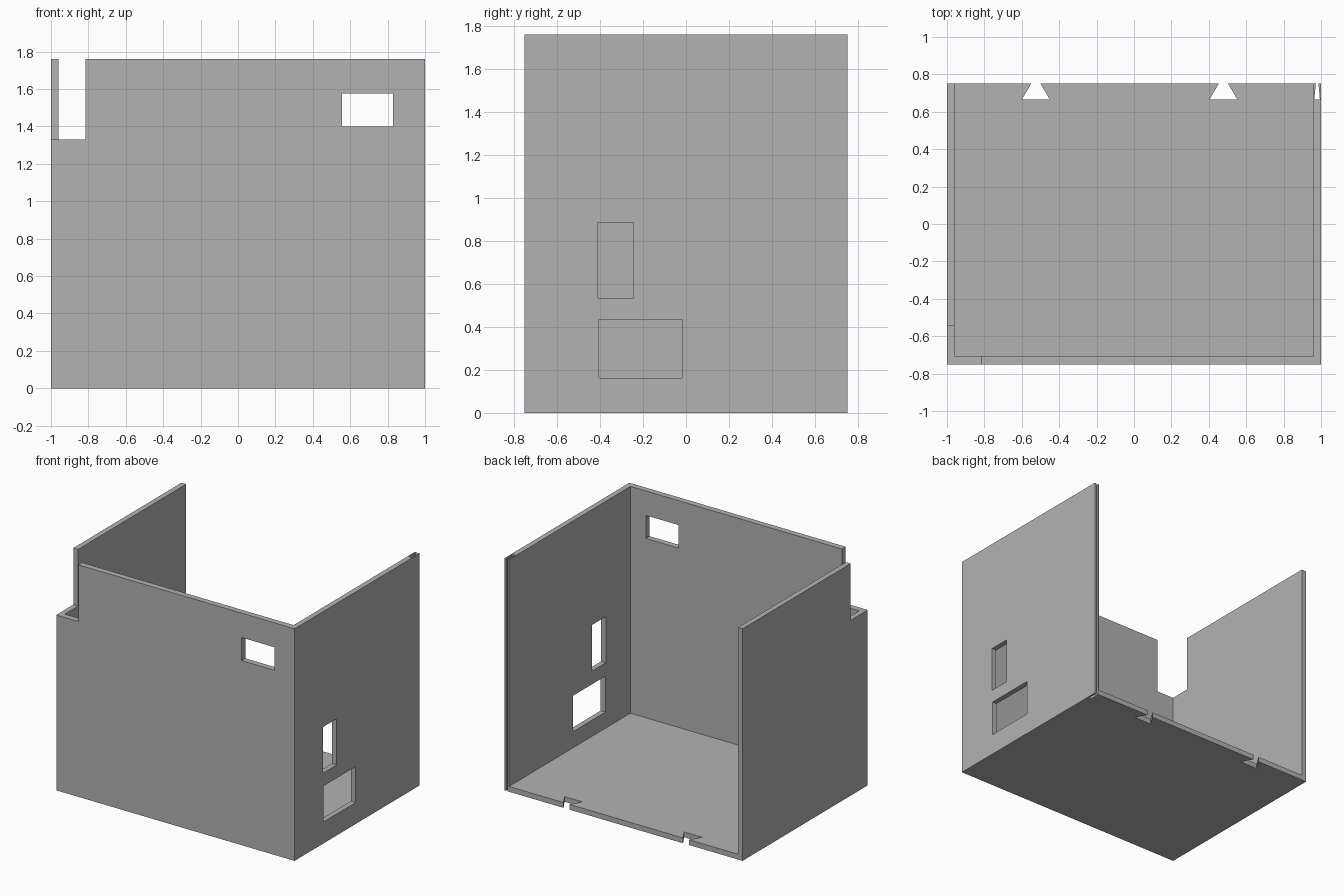
import bpy, bmesh

cube = bpy.data.objects.get("Cube")
if cube:
    bpy.data.objects.remove(cube, do_unlink=True)

W, D, H = 1.0, 0.75, 1.76      # half width, half depth, height
SIDE, FRONT, FLOOR = 0.04, 0.045, 0.04
OVER = 0.1                     # cutter overshoot

grey = bpy.data.materials.new("plain grey")
grey.use_nodes = True
colour = (0.448, 0.448, 0.448, 1)
grey.diffuse_color = colour
grey.node_tree.nodes["Principled BSDF"].inputs["Base Color"].default_value = colour


def prism(name, outline, z0, z1):
    """Extrude a plan outline from z0 to z1."""
    bm = bmesh.new()
    face = bm.faces.new([bm.verts.new((x, y, z0)) for x, y in outline])
    top = bmesh.ops.extrude_face_region(bm, geom=[face])["geom"]
    verts = [v for v in top if isinstance(v, bmesh.types.BMVert)]
    bmesh.ops.translate(bm, verts=verts, vec=(0, 0, z1 - z0))
    bmesh.ops.recalc_face_normals(bm, faces=bm.faces)
    mesh = bpy.data.meshes.new(name)
    bm.to_mesh(mesh)
    bm.free()
    mesh.materials.append(grey)
    obj = bpy.data.objects.new(name, mesh)
    bpy.context.collection.objects.link(obj)
    return obj


def box(name, x0, x1, y0, y1, z0, z1):
    return prism(name, [(x0, y0), (x1, y0), (x1, y1), (x0, y1)], z0, z1)


def dovetail(name, x, wide, narrow, z1):
    """Slot cut in from the back edge, wider at its inner end."""
    inner, back = 0.665, D
    t = (back + 0.02 - inner) / (back - inner)
    end = wide + (narrow - wide) * t
    y = back + 0.02
    return prism(name, [(x - wide, inner), (x + wide, inner),
                        (x + end, y), (x - end, y)], -OVER, z1)


def cut(target, cutter):
    cutter.hide_render = True
    mod = target.modifiers.new(cutter.name, "BOOLEAN")
    mod.operation = "DIFFERENCE"
    mod.solver = "EXACT"
    mod.object = cutter
    bpy.context.view_layer.objects.active = target
    bpy.ops.object.modifier_apply(modifier=mod.name)
    bpy.data.objects.remove(cutter, do_unlink=True)


# Floor with three walls, open at the top and back
shell = box("open_box_shell", -W, W, -D, D, 0, H)
cut(shell, box("cavity", -W + SIDE, W - SIDE, -D + FRONT, D + OVER, FLOOR, H + OVER))

# Notch in the top of the right front corner
cut(shell, box("corner_notch", -W - OVER, -0.815, -D - OVER, -0.545, 1.33, H + OVER))

# Window openings in the front wall and the left wall
cut(shell, box("front_window", 0.555, 0.83, -D - OVER, -D + OVER, 1.40, 1.575))
cut(shell, box("tall_window", W - OVER, W + OVER, -0.41, -0.245, 0.535, 0.885))
cut(shell, box("wide_window", W - OVER, W + OVER, -0.405, -0.018, 0.163, 0.435))

# Dovetail slots in the floor's back edge and down the left wall's back edge
for x in (-0.525, 0.478):
    cut(shell, dovetail("floor_slot", x, 0.075, 0.025, OVER))
cut(shell, dovetail("wall_slot", 0.979, 0.015, 0.007, H + OVER))
